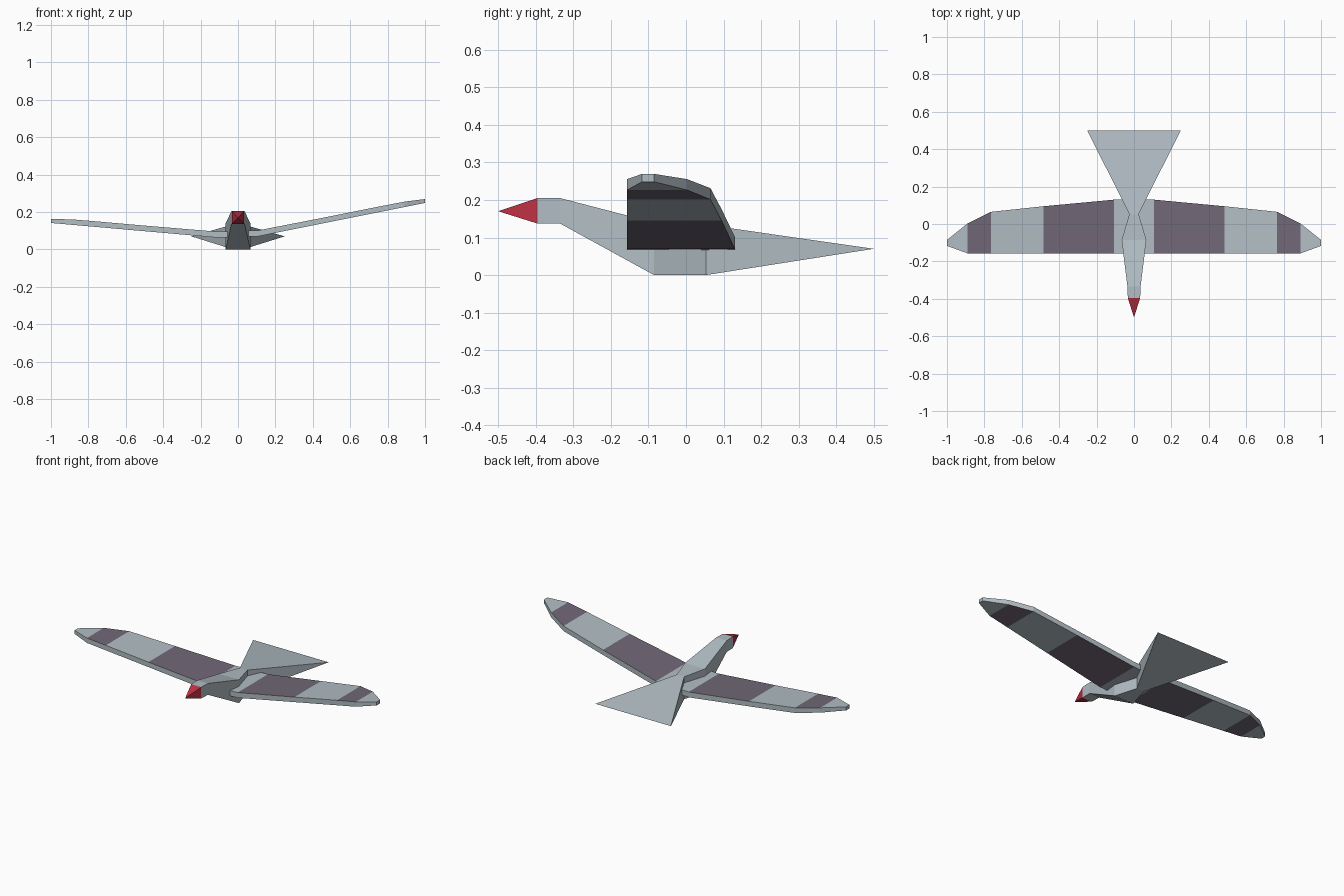
import bpy, bmesh

if "Cube" in bpy.data.objects:
    bpy.data.objects.remove(bpy.data.objects["Cube"])


def material(name, rgb):
    m = bpy.data.materials.new(name)
    m.diffuse_color = (*rgb, 1)
    m.use_nodes = True
    m.node_tree.nodes["Principled BSDF"].inputs["Base Color"].default_value = m.diffuse_color
    return m


PALE = material("pale_grey", (0.44, 0.51, 0.55))
DARK = material("dusky_purple", (0.165, 0.14, 0.185))
RED = material("red", (0.52, 0.03, 0.055))


def loft(name, sections, mats, paint=None):
    """Skin a row of four-cornered sections; paint(span, side) picks the slot."""
    bm = bmesh.new()
    rings = [[bm.verts.new(p) for p in s] for s in sections]
    for i, (a, b) in enumerate(zip(rings, rings[1:])):
        for k in range(4):
            n = (k + 1) % 4
            f = bm.faces.new((a[k], a[n], b[n], b[k]))
            f.material_index = paint(i, k) if paint else 0
    bm.faces.new(rings[0])
    bm.faces.new(rings[-1])
    bmesh.ops.remove_doubles(bm, verts=bm.verts, dist=0.0005)
    bmesh.ops.recalc_face_normals(bm, faces=bm.faces)
    me = bpy.data.meshes.new(name)
    bm.to_mesh(me)
    bm.free()
    for m in mats:
        me.materials.append(m)
    ob = bpy.data.objects.new(name, me)
    bpy.context.collection.objects.link(ob)
    return ob


def box_section(y, half, low, high):
    return [(-half, y, low), (half, y, low), (half, y, high), (-half, y, high)]


# Head, neck, belly and fanned tail: y, half width, bottom, top
body_rows = [(-0.395, 0.033, 0.137, 0.205), (-0.335, 0.035, 0.137, 0.205),
             (-0.085, 0.066, 0.0, 0.14), (0.053, 0.025, 0.0, 0.134),
             (0.5, 0.25, 0.07, 0.07)]
loft("body_and_tail", [box_section(*r) for r in body_rows], [PALE])

# Beak, a four-sided point
loft("beak", [box_section(-0.395, 0.033, 0.137, 0.205),
              box_section(-0.5, 0.0, 0.17, 0.17)], [RED])

# Wings: distance out, leading y, trailing y, thickness
stations = [(0.108, -0.157, 0.13, 0.032), (0.483, -0.157, 0.095, 0.03),
            (0.765, -0.157, 0.065, 0.03), (0.89, -0.157, 0.003, 0.029),
            (1.0, -0.117, -0.085, 0.021)]


def wing_section(side, x, lead, trail, thick):
    rise = 0.2 if side > 0 else 0.088
    low = (0.07 if side > 0 else 0.063) + rise * (x - 0.108)
    x *= side
    return [(x, lead, low), (x, trail, low),
            (x, trail, low + thick), (x, lead, low + thick)]


spans = [wing_section(-1, *s) for s in reversed(stations)]
spans += [wing_section(1, *s) for s in stations]

# Bands cover only the upper (2) and lower (0) wing surfaces
loft("wings", spans, [PALE, DARK],
     lambda i, k: int(i in (1, 3, 5, 7) and k in (0, 2)))
